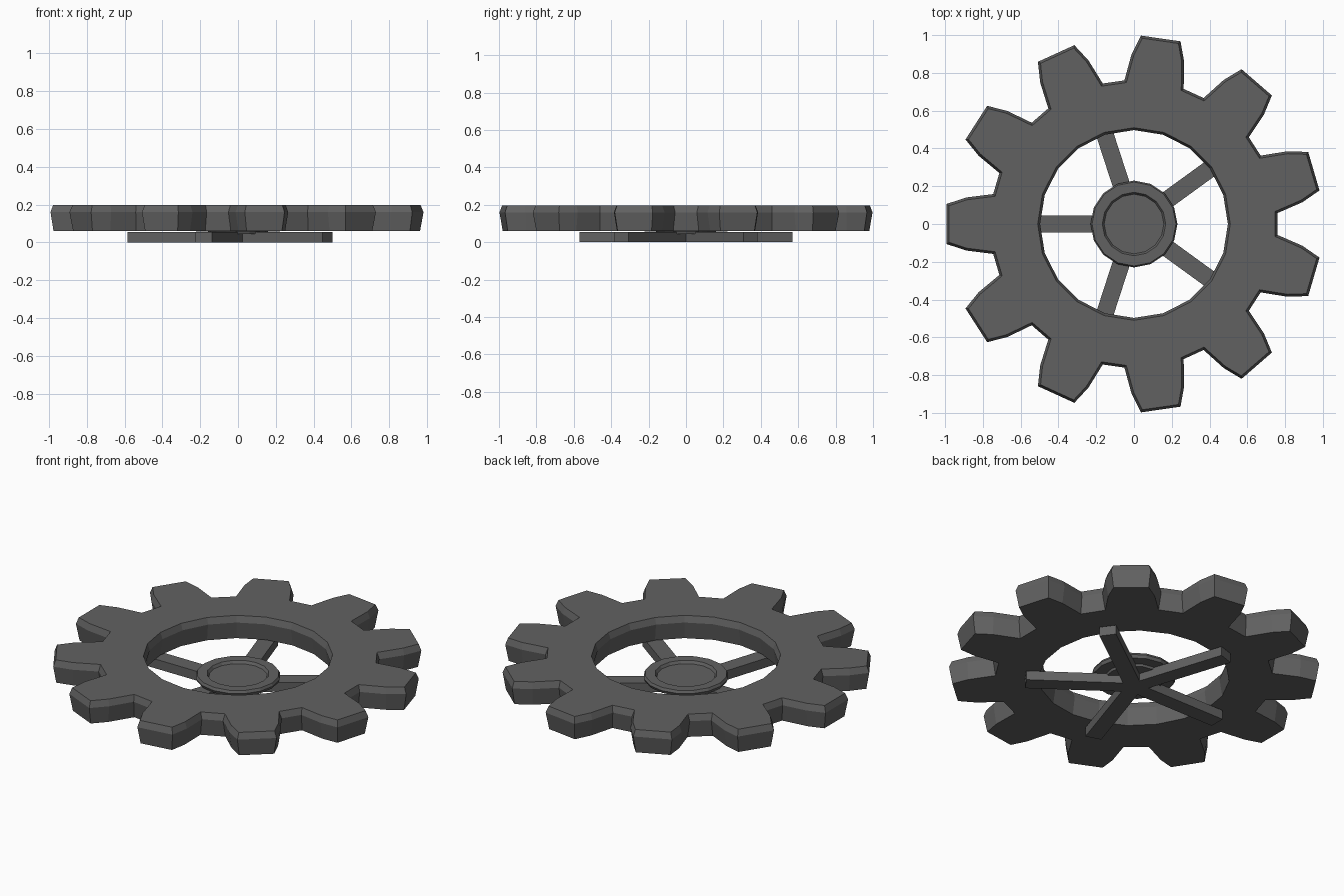
import bpy, bmesh
from math import pi, cos, sin, radians
from mathutils import Vector, Matrix

if "Cube" in bpy.data.objects:
    bpy.data.objects.remove(bpy.data.objects["Cube"])

steel = bpy.data.materials.new("dark_steel")
steel.diffuse_color = (0.12, 0.12, 0.12, 1)
steel.use_nodes = True
steel.node_tree.nodes["Principled BSDF"].inputs["Base Color"].default_value = steel.diffuse_color


def finish(name, bm):
    bmesh.ops.recalc_face_normals(bm, faces=bm.faces)
    me = bpy.data.meshes.new(name)
    bm.to_mesh(me)
    bm.free()
    me.materials.append(steel)
    ob = bpy.data.objects.new(name, me)
    bpy.context.collection.objects.link(ob)
    return ob


def polar(r, a):
    return Vector((r * cos(a), r * sin(a)))


def circle(r, n):
    return [polar(r, 2 * pi * i / n) for i in range(n)]


def inset(pts, d):
    # mitred inward offset of a counter-clockwise outline
    out = []
    for i, p in enumerate(pts):
        a = (p - pts[i - 1]).normalized()
        b = (pts[(i + 1) % len(pts)] - p).normalized()
        na, nb = Vector((-a.y, a.x)), Vector((-b.y, b.x))
        out.append(p + (na + nb) * d / (1 + na.dot(nb)))
    return out


def ring(bm, pts, z):
    vs = [bm.verts.new((p.x, p.y, z)) for p in pts]
    n = len(vs)
    return vs, [bm.edges.new((vs[i], vs[(i + 1) % n])) for i in range(n)]


def walls(bm, loops):
    for (a, _), (b, _) in zip(loops, loops[1:]):
        n = len(a)
        for i in range(n):
            j = (i + 1) % n
            bm.faces.new((a[i], a[j], b[j], b[i]))


# Toothed rim: 11 teeth, edges slightly tapered above and below the widest level
TEETH = 11
tooth = [(0.762, -12), (0.899, -9), (0.998, -6.1),
         (0.998, 6.1), (0.899, 9), (0.762, 12)]
outline = [polar(r, pi + 2 * pi * k / TEETH + radians(a))
           for k in range(TEETH) for r, a in tooth]
bm = bmesh.new()
outer, inner = [], []
for z, d in ((0.06, 0.016), (0.16, 0.0), (0.197, 0.013)):
    outer.append(ring(bm, inset(outline, d), z))
    inner.append(ring(bm, circle(0.497 + d, 20), z))
walls(bm, outer)
walls(bm, inner)
for k in (0, -1):
    bmesh.ops.triangle_fill(bm, edges=outer[k][1] + inner[k][1], use_beauty=True)
finish("toothed_rim", bm)

# Hub: raised ring around a shallow recessed disc, turned from one profile
bm = bmesh.new()
profile = [(0.155, 0.045), (0.16, 0.058), (0.222, 0.058), (0.23, 0.075),
           (0.222, 0.09), (0.168, 0.09), (0.158, 0.074)]
loops = [ring(bm, circle(r, 16), z) for r, z in profile]
walls(bm, loops)
bm.faces.new(loops[0][0])
bm.faces.new(loops[-1][0])
finish("hub", bm)

# Five flat spokes meeting at the centre under the rim
for k in range(5):
    bm = bmesh.new()
    bmesh.ops.create_cube(bm, size=1)
    bm.transform(Matrix.Rotation(pi + k * 2 * pi / 5, 4, 'Z')
                 @ Matrix.Translation((0.2925, 0, 0.0275))
                 @ Matrix.Diagonal((0.585, 0.092, 0.055, 1)))
    finish(f"spoke_{k + 1}", bm)
